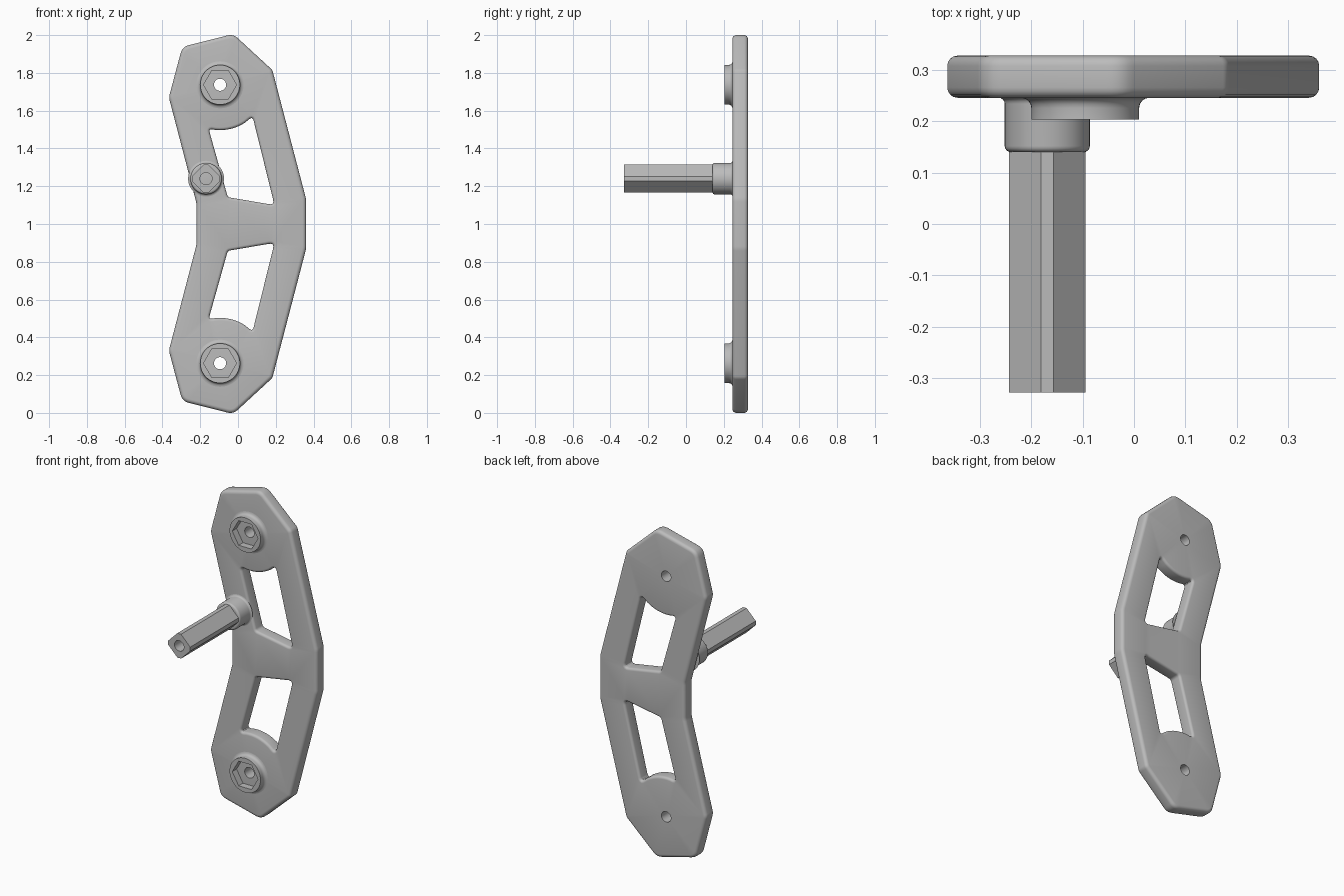
import bpy, bmesh
from math import sin, cos, pi, radians
from mathutils import Vector

cube = bpy.data.objects.get("Cube")
if cube:
    bpy.data.objects.remove(cube, do_unlink=True)

grey = bpy.data.materials.new("machined_grey")
grey.use_nodes = True
COLOUR = (0.5, 0.5, 0.5, 1)
grey.diffuse_color = COLOUR
grey.node_tree.nodes["Principled BSDF"].inputs["Base Color"].default_value = COLOUR

FRONT, BACK = 0.246, 0.328      # plate faces
BOLT = Vector((-0.095, 1.737))  # upper bolt centre (x, z)
POST = Vector((-0.169, 1.24))   # post centre (x, z)
HOLE = 0.032


def finish(name, bm):
    bmesh.ops.recalc_face_normals(bm, faces=bm.faces)
    mesh = bpy.data.meshes.new(name)
    bm.to_mesh(mesh)
    bm.free()
    mesh.materials.append(grey)
    obj = bpy.data.objects.new(name, mesh)
    bpy.context.collection.objects.link(obj)
    bpy.ops.object.select_all(action='DESELECT')
    obj.select_set(True)
    bpy.context.view_layer.objects.active = obj
    bpy.ops.object.shade_smooth_by_angle(angle=radians(30))
    return obj


def flip(points):
    """Mirror (x, z) points about mid height."""
    return [Vector((p.x, 2 - p.y)) for p in points]


def circle(centre, r, n=48):
    return [centre + r * Vector((cos(2 * pi * i / n), sin(2 * pi * i / n))) for i in range(n)]


def hexagon(centre, r, n=48):
    """Hexagon with n points along its sides, one corner towards +x."""
    side = pi / 3
    return [centre + (p - centre) * cos(side / 2) / cos((2 * pi * i / n) % side - side / 2)
            for i, p in enumerate(circle(centre, r, n))]


def rounded(corners, steps=5):
    """Round (x, z, radius) corners of a polygon."""
    out = []
    for i, (x, z, r) in enumerate(corners):
        p = Vector((x, z))
        if r == 0:
            out.append(p)
            continue
        a = (Vector(corners[i - 1][:2]) - p).normalized()
        b = (Vector(corners[(i + 1) % len(corners)][:2]) - p).normalized()
        half = a.angle(b) / 2
        trim = r * cos(half) / sin(half)
        for k in range(steps + 1):
            t = k / steps
            out.append(p + a * trim * (1 - t) ** 2 + b * trim * t ** 2)
    return out


def inset(loop, d):
    """Offset a loop inwards by d (outwards when negative)."""
    n = len(loop)
    area = sum(loop[i - 1].cross(loop[i]) for i in range(n))
    s = 1 if area > 0 else -1
    out = []
    for i, p in enumerate(loop):
        e1 = (p - loop[i - 1]).normalized()
        e2 = (loop[(i + 1) % n] - p).normalized()
        n1, n2 = Vector((-e1.y, e1.x)) * s, Vector((-e2.y, e2.x)) * s
        out.append(p + (n1 + n2) * d / (1 + n1.dot(n2)))
    return out


def loft(bm, rings):
    """Join (loop, y) rings with quads; return the rings as vertices."""
    made = [[bm.verts.new((p.x, y, p.y)) for p in loop] for loop, y in rings]
    for r1, r2 in zip(made, made[1:]):
        for i in range(len(r1)):
            bm.faces.new((r1[i - 1], r1[i], r2[i], r2[i - 1]))
    return made


def prism(name, loops, y0, y1):
    """Slab from (loop, rim rounding) pairs; the first is outer, the rest are holes."""
    bm = bmesh.new()
    caps = [[], []]
    for k, (loop, r) in enumerate(loops):
        sign = -1 if k else 1
        arc = [i * pi / 8 for i in range(5)] if r else [0]
        rings = [(inset(loop, sign * r * (1 - sin(a))), y0 + r * (1 - cos(a))) for a in arc]
        rings += [(inset(loop, sign * r * (1 - sin(a))), y1 - r * (1 - cos(a)))
                  for a in reversed(arc)]
        made = loft(bm, rings)
        for cap, ring in zip(caps, (made[0], made[-1])):
            cap += [bm.edges.get((ring[i - 1], ring[i])) for i in range(len(ring))]
    for cap in caps:
        bmesh.ops.triangle_fill(bm, use_beauty=True, use_dissolve=False, edges=cap)
    return finish(name, bm)


def flare(centre, radius, fillet, n=5):
    """Rings of a concave fillet rising from the plate to a cylinder."""
    return [(circle(centre, radius + fillet * (1 - sin(a))), FRONT - fillet * (1 - cos(a)))
            for a in (i * pi / 2 / (n - 1) for i in range(n))]


# Bent link plate: upper half of the outline, then its mirror
upper = [(-0.22, 1.11, 0.1), (-0.366, 1.67, 0.06), (-0.295, 1.938, 0.06),
         (-0.025, 2.006, 0.06), (0.182, 1.815, 0.04), (0.361, 1.13, 0.1)]
lower = [(x, 2 - z, r) for x, z, r in reversed(upper)]
outline = rounded(upper + lower)

# Windows, with one side curved around the bolt boss
arc_side = [BOLT + 0.24 * Vector((cos(radians(a)), sin(radians(a)))) for a in range(264, 309, 5)]
window = rounded([(-0.054, 1.142, 0.02), (-0.156, 1.506, 0.015)]
                 + [(p.x, p.y, 0) for p in arc_side]
                 + [(0.077, 1.57, 0.015), (0.193, 1.1, 0.02)])
bolt_hole = circle(BOLT, HOLE)
prism("link_plate",
      [(outline, 0.02), (window, 0.015), (flip(window), 0.015),
       (bolt_hole, 0), (flip(bolt_hole), 0)], FRONT, BACK)

# Bolt bosses with hexagonal pockets
for name, centre in (("upper_boss", BOLT), ("lower_boss", flip([BOLT])[0])):
    top = 0.204
    bm = bmesh.new()
    loft(bm, flare(centre, 0.105, 0.02)
         + [(circle(centre, 0.105), top), (hexagon(centre, 0.087), top),
            (hexagon(centre, 0.087), FRONT)])
    finish(name, bm)

# Collar at the root of the post
R, TOP, ROUND = 0.083, 0.14, 0.012
bm = bmesh.new()
edge = [(circle(POST, R - ROUND * (1 - cos(a))), TOP + ROUND * (1 - sin(a)))
        for a in (i * pi / 8 for i in range(5))]
rings = loft(bm, flare(POST, R, 0.012) + edge)
bm.faces.new(rings[0])
bm.faces.new(rings[-1])
finish("post_collar", bm)

# Square post standing on its corner, corners blunted, bored from the end
H, C = 0.0745, 0.0125
section = [POST + Vector(p) for p in ((H, -C), (H, C), (C, H), (-C, H),
                                      (-H, C), (-H, -C), (-C, -H), (C, -H))]
prism("post", [(section, 0), (circle(POST, HOLE), 0)], -0.328, TOP)
